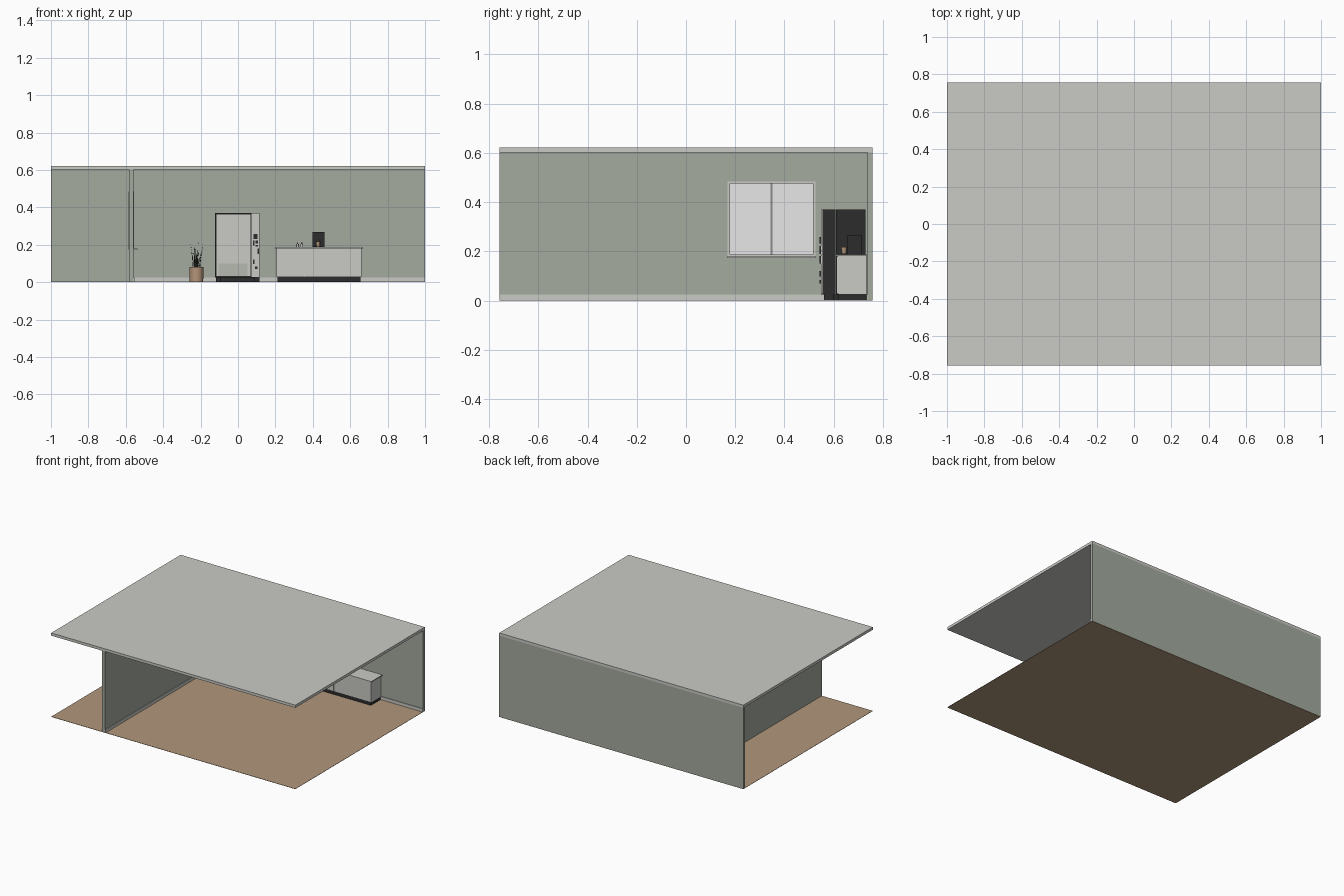
import bpy, bmesh, math, random
from mathutils import Vector

if "Cube" in bpy.data.objects:
    bpy.data.objects.remove(bpy.data.objects["Cube"])

random.seed(4)


def mat(name, r, g, b):
    m = bpy.data.materials.new(name)
    m.diffuse_color = (r, g, b, 1)
    m.use_nodes = True
    m.node_tree.nodes["Principled BSDF"].inputs["Base Color"].default_value = m.diffuse_color
    return m


GREEN = mat("sage wall", 0.37, 0.405, 0.345)
GREY = mat("light grey", 0.59, 0.59, 0.56)
WOOD = mat("wood floor", 0.44, 0.31, 0.20)
BLACK = mat("black", 0.025, 0.025, 0.025)
TAN = mat("tan", 0.46, 0.30, 0.19)
WHITE = mat("window white", 0.98, 0.98, 0.98)
METAL = mat("grey metal", 0.25, 0.25, 0.25)
PANEL = mat("pale green panel", 0.46, 0.49, 0.44)
LEAF = mat("dark leaf", 0.06, 0.065, 0.05)


def finish(name, bm, material):
    bmesh.ops.recalc_face_normals(bm, faces=bm.faces)
    me = bpy.data.meshes.new(name)
    bm.to_mesh(me)
    bm.free()
    me.materials.append(material)
    ob = bpy.data.objects.new(name, me)
    bpy.context.collection.objects.link(ob)
    return ob


def box(name, x, y, z, material):
    """Box from (min, max) pairs."""
    bm = bmesh.new()
    bmesh.ops.create_cube(bm, size=1)
    for v in bm.verts:
        v.co = [(a + b) / 2 + c * (b - a) for (a, b), c in zip((x, y, z), v.co)]
    return finish(name, bm, material)


def ring(name, axis, depth, outer, inner, material):
    """Panel with a rectangular hole, thick along axis; rects are (u0, u1, z0, z1)."""
    bm = bmesh.new()
    loops = []
    for d in depth:
        for u0, u1, z0, z1 in (outer, inner):
            pts = [(u0, z0), (u1, z0), (u1, z1), (u0, z1)]
            loops.append([bm.verts.new((d, u, z) if axis == "x" else (u, d, z)) for u, z in pts])
    o0, i0, o1, i1 = loops
    for a, b in ((o0, i0), (o1, i1), (o0, o1), (i0, i1)):
        for k in range(4):
            j = (k + 1) % 4
            bm.faces.new((a[k], a[j], b[j], b[k]))
    return finish(name, bm, material)


def cylinder(name, x, y, z, r0, r1, material, sides=24):
    bm = bmesh.new()
    bmesh.ops.create_cone(bm, cap_ends=True, segments=sides, radius1=r0, radius2=r1, depth=z[1] - z[0])
    bmesh.ops.translate(bm, verts=bm.verts, vec=(x, y, sum(z) / 2))
    for f in bm.faces:
        f.smooth = len(f.verts) == 4
    for e in bm.edges:
        e.smooth = not any(len(f.verts) > 4 for f in e.link_faces)
    return finish(name, bm, material)


# Room shell
Y = 0.757
box("floor", (-1, 1), (-Y, Y), (0, 0.002), WOOD)
box("ceiling", (-1, 1), (-Y, Y), (0.602, 0.622), GREY)
box("back_wall", (-1, 1), (0.738, Y), (0.002, 0.602), GREEN)
ring("partition_wall", "x", (-0.583, -0.559), (-Y, 0.738, 0.002, 0.602),
     (0.172, 0.523, 0.178, 0.481), GREEN)
box("back_baseboard", (-0.559, 1), (0.733, 0.738), (0.002, 0.025), GREY)
box("partition_baseboard", (-0.559, -0.554), (-Y, 0.733), (0.002, 0.025), GREY)

# Window
ring("window_frame", "x", (-0.585, -0.555), (0.169, 0.526, 0.175, 0.484),
     (0.179, 0.516, 0.187, 0.476), GREY)
box("window_pane", (-0.573, -0.569), (0.179, 0.516), (0.187, 0.476), WHITE)
box("window_mullion", (-0.577, -0.563), (0.344, 0.351), (0.187, 0.476), METAL)
box("window_sill", (-0.559, -0.538), (0.166, 0.529), (0.173, 0.179), GREY)

# Vending machine
box("machine_body", (-0.122, 0.112), (0.61, 0.73), (0.025, 0.37), BLACK)
box("machine_door", (-0.124, 0.114), (0.554, 0.608), (0.025, 0.37), BLACK)
box("machine_base", (-0.11, 0.10), (0.575, 0.73), (0.002, 0.025), BLACK)
for i, x in enumerate((-0.118, 0.088)):
    box(f"machine_foot_{i}", (x, x + 0.026), (0.56, 0.60), (0.002, 0.025), BLACK)
ring("door_frame", "y", (0.548, 0.554), (-0.124, 0.072, 0.025, 0.37),
     (-0.116, 0.066, 0.033, 0.362), BLACK)
box("door_front", (-0.116, 0.066), (0.551, 0.554), (0.033, 0.362), GREY)
box("delivery_panel", (-0.105, 0.05), (0.549, 0.551), (0.034, 0.10), PANEL)
box("control_column", (0.072, 0.114), (0.549, 0.554), (0.027, 0.37), GREY)
controls = [(0.082, 0.105, 0.232, 0.258), (0.08, 0.088, 0.195, 0.222),
            (0.094, 0.108, 0.19, 0.20), (0.094, 0.108, 0.206, 0.222),
            (0.104, 0.113, 0.15, 0.18), (0.08, 0.088, 0.098, 0.12),
            (0.092, 0.105, 0.07, 0.084)]
for i, (x0, x1, z0, z1) in enumerate(controls):
    box(f"control_{i}", (x0, x1), (0.543, 0.549), (z0, z1), BLACK)

# Counter with plinth, worktop and door fronts
box("counter_plinth", (0.21, 0.655), (0.62, 0.733), (0.002, 0.027), BLACK)
box("counter_body", (0.205, 0.66), (0.616, 0.733), (0.027, 0.18), GREY)
for i, (x0, x1) in enumerate(((0.205, 0.355), (0.357, 0.66))):
    box(f"counter_front_{i}", (x0, x1), (0.611, 0.616), (0.028, 0.178), GREY)
box("counter_top", (0.199, 0.667), (0.606, 0.736), (0.18, 0.187), GREY)

# Items on the counter
box("coffee_machine", (0.398, 0.462), (0.657, 0.713), (0.187, 0.267), BLACK)
box("drip_tray", (0.402, 0.458), (0.63, 0.657), (0.187, 0.191), BLACK)
cylinder("cup", 0.428, 0.642, (0.191, 0.218), 0.009, 0.012, TAN)
for i, x in enumerate((0.318, 0.341)):
    cylinder(f"bottle_{i}", x, 0.68, (0.187, 0.205), 0.007, 0.007, GREY, 16)
    cylinder(f"bottle_neck_{i}", x, 0.68, (0.205, 0.211), 0.003, 0.003, METAL, 12)

# Potted plant
PX, PY = -0.222, 0.67
cylinder("pot", PX, PY, (0.002, 0.08), 0.036, 0.037, TAN, 32)
cylinder("soil", PX, PY, (0.08, 0.082), 0.033, 0.033, LEAF)
bm = bmesh.new()
for i in range(26):
    a = i * 2.4
    out = Vector((math.cos(a), math.sin(a), 0))
    spread = random.uniform(0.005, 0.045)
    root = Vector((PX, PY, 0.078)) + out * random.uniform(0.004, 0.02)
    tip = Vector((PX, PY, random.uniform(0.16, 0.225))) + out * spread
    side = Vector((-out.y, out.x, 0)) * 0.0022
    base = [bm.verts.new(root + d) for d in (side, -side, out * 0.002)]
    top = bm.verts.new(tip)
    for k in range(3):
        bm.faces.new((base[k], base[(k + 1) % 3], top))
    bm.faces.new(base)
finish("plant_blades", bm, LEAF)
